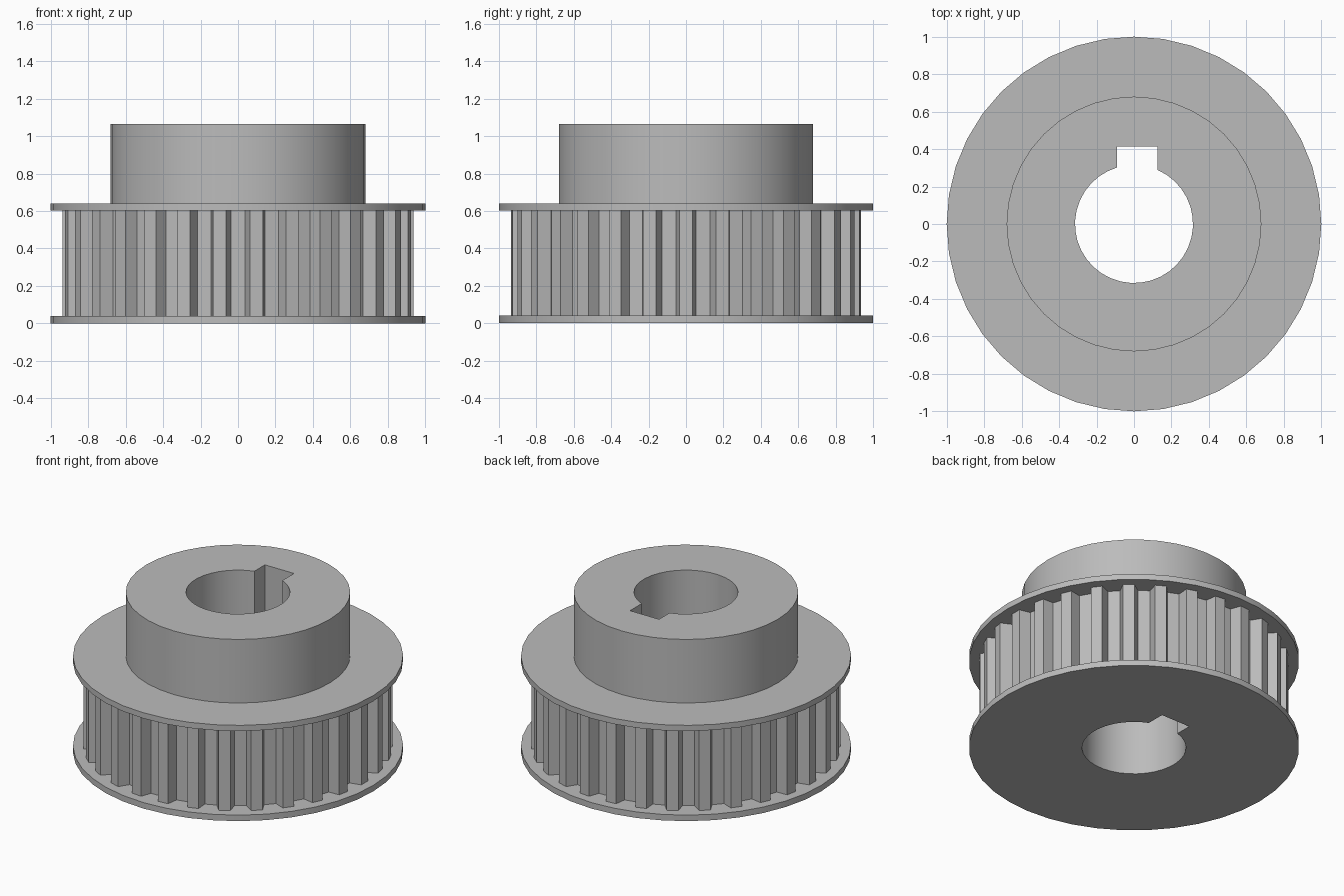
import bpy, bmesh
from math import sin, cos, pi, radians, atan2

if "Cube" in bpy.data.objects:
    bpy.data.objects.remove(bpy.data.objects["Cube"])

metal = bpy.data.materials.new("grey metal")
metal.diffuse_color = (0.5, 0.5, 0.5, 1)
metal.use_nodes = True
metal.node_tree.nodes["Principled BSDF"].inputs["Base Color"].default_value = metal.diffuse_color


def prism(name, outline, z0, z1):
    """Extrude a closed 2D outline from z0 to z1."""
    bm = bmesh.new()
    face = bm.faces.new([bm.verts.new((x, y, z0)) for x, y in outline])
    top = bmesh.ops.extrude_face_region(bm, geom=[face])
    verts = [g for g in top["geom"] if isinstance(g, bmesh.types.BMVert)]
    bmesh.ops.translate(bm, verts=verts, vec=(0, 0, z1 - z0))
    bmesh.ops.recalc_face_normals(bm, faces=bm.faces)
    mesh = bpy.data.meshes.new(name)
    bm.to_mesh(mesh)
    bm.free()
    mesh.materials.append(metal)
    obj = bpy.data.objects.new(name, mesh)
    bpy.context.collection.objects.link(obj)
    return obj


def polar(r, a):
    return (r * cos(a), r * sin(a))


def circle(r, n):
    return [polar(r, 2 * pi * i / n) for i in range(n)]


def combine(target, tool, operation):
    """Apply a boolean and discard the tool."""
    tool.hide_render = True
    mod = target.modifiers.new(operation.lower(), "BOOLEAN")
    mod.operation = operation
    mod.solver = "EXACT"
    mod.object = tool
    bpy.context.view_layer.objects.active = target
    bpy.ops.object.modifier_apply(modifier=mod.name)
    bpy.data.objects.remove(tool)


# toothed rim: 30 trapezoid teeth with a gap centred at the front
TEETH, TIP, ROOT = 30, 0.937, 0.865
rim = []
for i in range(TEETH):
    centre = -pi / 2 + (i + 0.5) * 2 * pi / TEETH
    for r, half in ((ROOT, -3.55), (TIP, -2.15), (TIP, 2.15), (ROOT, 3.55)):
        rim.append(polar(r, centre + radians(half)))
pulley = prism("toothed_pulley", rim, 0.02, 0.62)

# flanges and hub
combine(pulley, prism("lower_flange", circle(1.0, 40), 0, 0.04), "UNION")
combine(pulley, prism("upper_flange", circle(1.0, 40), 0.602, 0.64), "UNION")
combine(pulley, prism("hub", circle(0.68, 40), 0.61, 1.065), "UNION")

# bore with a square keyway at the back
BORE, KEY_L, KEY_R, KEY_TOP = 0.315, -0.09, 0.125, 0.413
start = atan2((BORE ** 2 - KEY_L ** 2) ** 0.5, KEY_L)
end = atan2((BORE ** 2 - KEY_R ** 2) ** 0.5, KEY_R) + 2 * pi
bore = [polar(BORE, start + (end - start) * i / 32) for i in range(33)]
bore += [(KEY_R, KEY_TOP), (KEY_L, KEY_TOP)]
combine(pulley, prism("bore_cutter", bore, -0.2, 1.3), "DIFFERENCE")

# smooth round walls, crisp edges and teeth
bpy.ops.object.select_all(action="DESELECT")
pulley.select_set(True)
bpy.context.view_layer.objects.active = pulley
bpy.ops.object.shade_smooth_by_angle(angle=radians(20))
